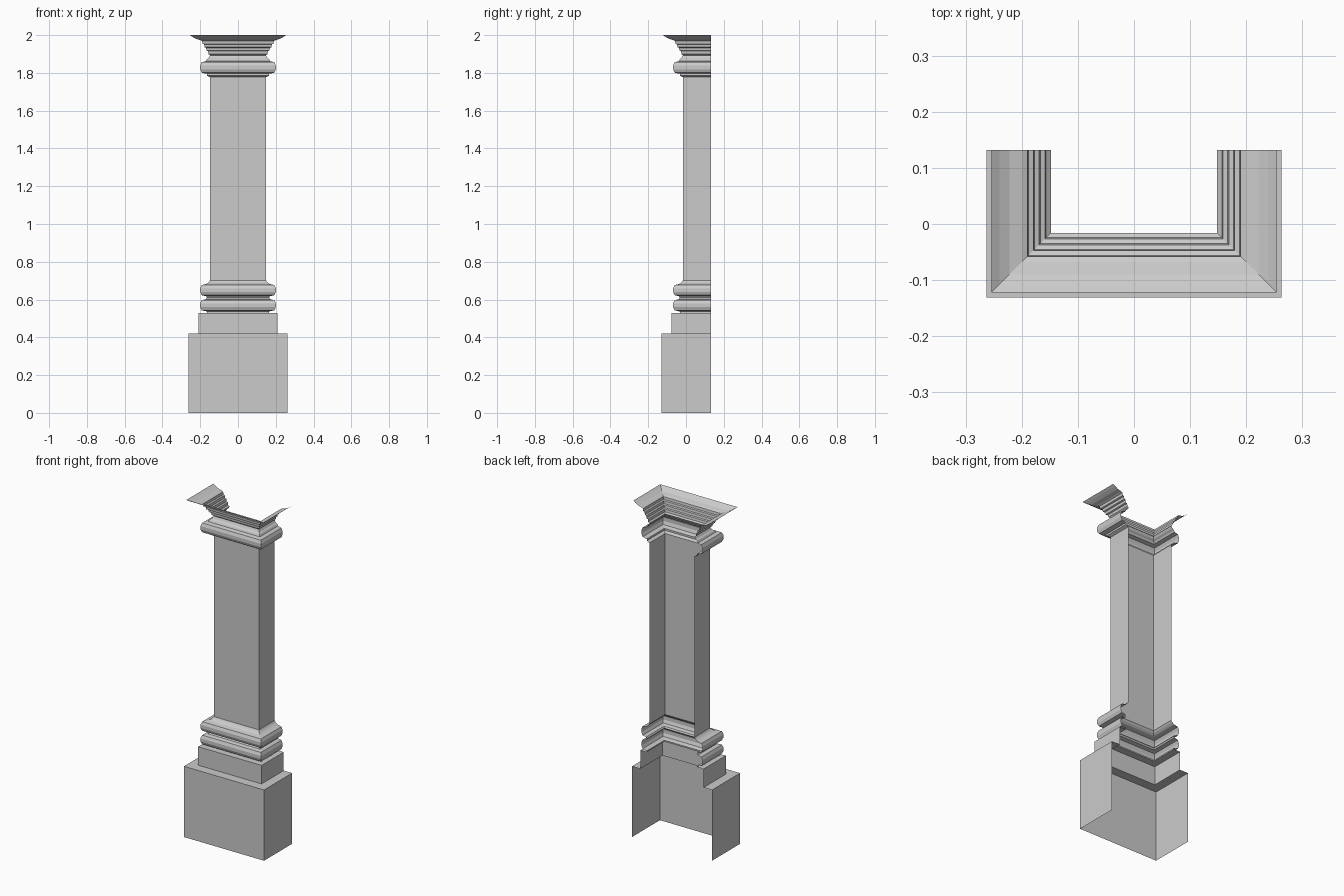
import bpy, bmesh

if "Cube" in bpy.data.objects:
    bpy.data.objects.remove(bpy.data.objects["Cube"])

BACK = 0.132  # y of the open back edge


def sweep(name, profile):
    """Run a (half width, height) profile round three sides with mitred corners."""
    bm = bmesh.new()
    rows = []
    for w, z in profile:
        front = BACK - w
        path = [(-w, BACK), (-w, front), (w, front), (w, BACK)]
        rows.append([bm.verts.new((x, y, z)) for x, y in path])
    for a, b in zip(rows, rows[1:]):
        for i in range(3):
            bm.faces.new((a[i], a[i + 1], b[i + 1], b[i]))
    mesh = bpy.data.meshes.new(name)
    bm.to_mesh(mesh)
    bm.free()
    obj = bpy.data.objects.new(name, mesh)
    bpy.context.collection.objects.link(obj)
    return obj


def torus(z0, z1, inner, outer):
    """Faceted half-round moulding."""
    h = z1 - z0
    mid = inner + (outer - inner) * 0.75
    return [(inner, z0), (mid, z0 + h * 0.08), (outer, z0 + h * 0.35),
            (outer, z0 + h * 0.65), (mid, z0 + h * 0.92), (inner, z1)]


# Plinth: two stacked blocks with ledges
sweep("plinth", [(0.263, 0), (0.263, 0.42), (0.208, 0.42), (0.208, 0.53), (0.165, 0.53)])

# Base mouldings: two rounds, a hollow between and a sweep into the shaft
sweep("base_moulding",
      [(0.165, 0.53), (0.165, 0.538)] + torus(0.538, 0.602, 0.17, 0.2)
      + [(0.165, 0.61)] + torus(0.618, 0.682, 0.17, 0.2)
      + [(0.165, 0.684), (0.155, 0.692), (0.148, 0.702)])

# Plain shaft
sweep("shaft", [(0.148, 0.702), (0.148, 1.777)])

# Necking round below the capital
sweep("capital_moulding",
      [(0.148, 1.777), (0.165, 1.785), (0.165, 1.796)] + torus(1.796, 1.862, 0.17, 0.2)
      + [(0.165, 1.872), (0.155, 1.88), (0.148, 1.893)])

# Capital: small steps, then a flared top
steps = [(0.148, 1.893)]
for i in range(4):
    w, z = 0.148 + i * 0.0105, 1.897 + i * 0.018
    steps += [(w + 0.0085, z + 0.003), (w + 0.0105, z + 0.018)]
sweep("capital", steps + [(0.2, 1.974), (0.222, 1.98), (0.24, 1.99), (0.254, 2.0)])
